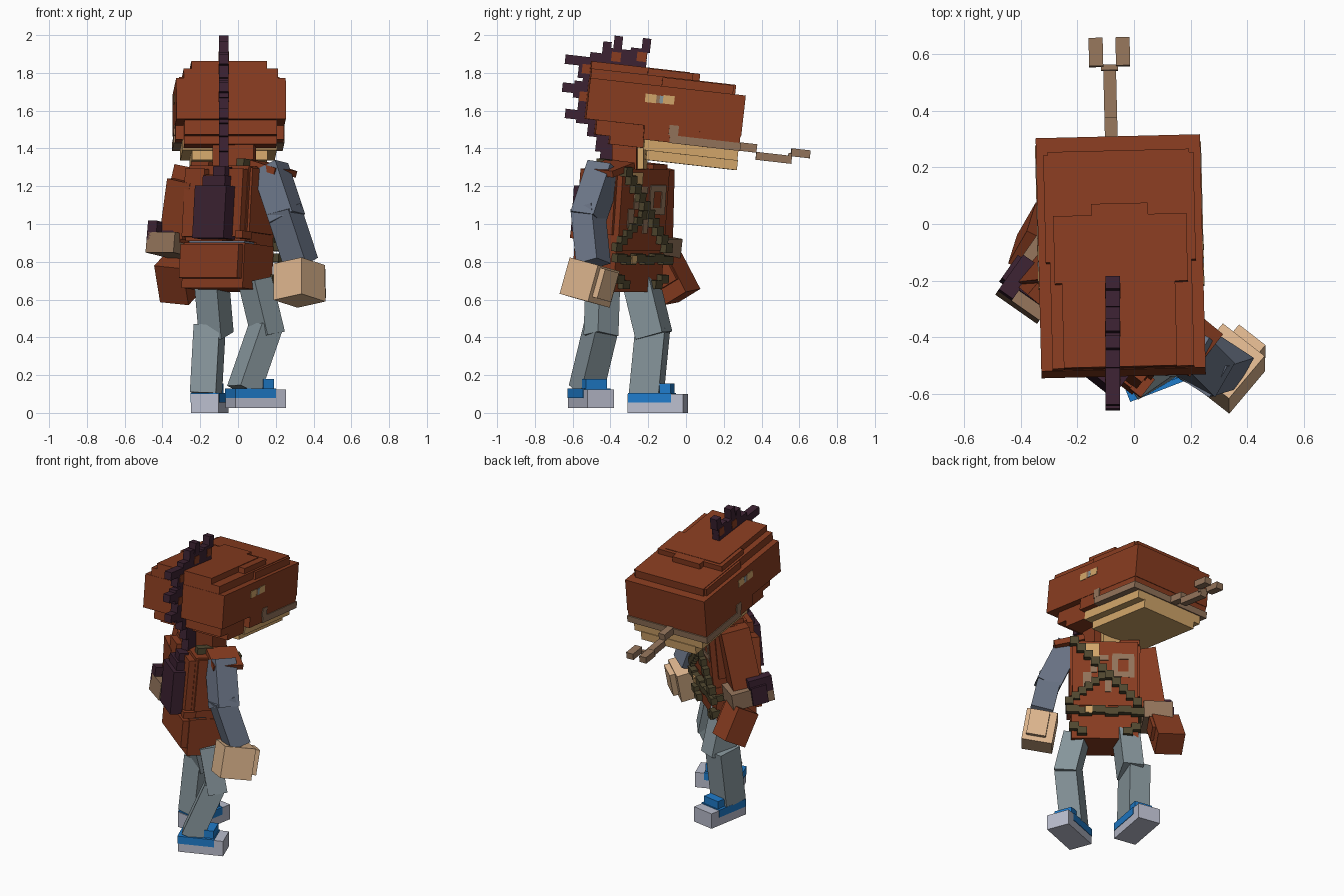
import bpy, bmesh, math
from mathutils import Matrix, Vector


def material(name, hex_code):
    m = bpy.data.materials.new(name)
    rgb = [int(hex_code[i:i + 2], 16) / 255 for i in (0, 2, 4)]
    m.diffuse_color = [((c + .055) / 1.055) ** 2.4 if c > .04 else c / 12.92 for c in rgb] + [1]
    return m


RUST = material("rust", "883C20")
PURPLE = material("dark_purple", "3C2232")
SLATE = material("slate_sleeve", "6C7688")
GREY = material("trouser_grey", "87969C")
BLUE = material("shoe_blue", "1F7CCB")
WHITE = material("sole_white", "BABDCD")
PEACH = material("hand_peach", "DEB68E")
SAND = material("jaw_sand", "D2A66A")
TAN = material("tan", "92735A")
OLIVE = material("strap_olive", "50472F")


def rot(deg, axis):
    return Matrix.Rotation(math.radians(deg), 4, axis)


def boxes(name, mat, frame, parts):
    """One object made of boxes given as (centre, size) in a local frame."""
    bm = bmesh.new()
    for c, s in parts:
        bmesh.ops.create_cube(bm, size=1, matrix=Matrix.Translation(c) @ Matrix.Diagonal((*s, 1)))
    me = bpy.data.meshes.new(name)
    bm.to_mesh(me)
    bm.free()
    me.materials.append(mat)
    ob = bpy.data.objects.new(name, me)
    ob.matrix_world = frame
    bpy.context.collection.objects.link(ob)
    return ob


def limb(name, mat, a, b, sx, sy, yaw):
    """Square section limb from a to b, turned by yaw."""
    a, b = Vector(a), Vector(b)
    z = (b - a).normalized()
    x = rot(yaw, 'Z') @ Vector((1, 0, 0))
    y = z.cross(x).normalized()
    x = y.cross(z)
    f = Matrix((x, y, z)).transposed().to_4x4()
    f.translation = (a + b) / 2
    return boxes(name, mat, f, [((0, 0, 0), (sx, sy, (b - a).length))])


# --- Head: stepped blocks, pitched slightly down
HEAD = Matrix.Translation((-.047, -.11, 1.6)) @ rot(1.4, 'Z') @ rot(-6.5, 'X')
boxes("head", RUST, HEAD, [
    ((0, -.006, .018), (.58, .828, .218)),
    ((0, .149, -.128), (.575, .51, .075)),
    ((0, -.235, -.128), (.49, .25, .08)),
    ((0, -.19, -.16), (.49, .18, .1)),
    ((0, -.033, .15), (.5, .77, .055)),
    ((0, .15, .147), (.53, .38, .053)),
    ((-.01, -.16, .195), (.4, .52, .042)),
    ((0, .06, .193), (.2, .2, .042)),
    ((0, .0, .191), (.47, .24, .042)),
])
boxes("lips", TAN, HEAD, [((0, .222, -.147), (.586, .378, .042))])
boxes("jaw", SAND, HEAD, [((0, .153, -.193), (.5, .5, .055)),
                          ((0, .165, -.243), (.4, .485, .055))])
boxes("tongue", TAN, HEAD, [
    ((-.023, .45, -.144), (.045, .11, .045)), ((-.023, .6, -.183), (.045, .19, .042)),
    ((-.07, .738, -.143), (.05, .1, .042)), ((.025, .738, -.143), (.05, .1, .042)),
    ((-.023, .685, -.163), (.06, .02, .03))])
for side, s in (("left", -1), ("right", 1)):
    x = s * .289
    boxes(side + "_eye_white", SAND, HEAD, [((x, -.09, .055), (.008, .06, .045)),
                                            ((x, .005, .058), (.008, .06, .045))])
    boxes(side + "_eye_iris", TAN, HEAD, [((x, -.052, .055), (.009, .018, .04))])
    boxes(side + "_eye_shine", GREY, HEAD, [((x, -.034, .055), (.009, .018, .04))])
    boxes(side + "_mouth_corner", TAN, HEAD, [((x, .05, -.1), (.01, .05, .055))])

# --- Mane running from the crown down the nape: (y, z, depth, height)
mane = [(-.21, 1.945, .045, .075), (-.25, 1.9, .09, .06), (-.36, 1.95, .045, .09),
        (-.34, 1.89, .14, .07), (-.42, 1.92, .045, .09), (-.46, 1.87, .1, .07),
        (-.57, 1.865, .14, .05), (-.53, 1.81, .08, .08), (-.61, 1.72, .09, .05),
        (-.55, 1.71, .09, .09), (-.59, 1.58, .1, .05), (-.53, 1.6, .09, .14),
        (-.36, 1.855, .3, .06), (-.52, 1.69, .07, .28),
        (-.47, 1.51, .1, .1), (-.43, 1.44, .09, .12), (-.41, 1.36, .09, .12)]
NAPE = rot(-6.5, 'X')
for i, (y, z, dy, dz) in enumerate(mane):
    boxes(f"mane_{i}", PURPLE, Matrix.Translation((-.075, y, z)) @ NAPE, [((0, 0, 0), (.05, dy, dz))])
for i, (y, z) in enumerate([(-.37, 1.885), (-.235, 1.885), (-.525, 1.82), (-.54, 1.675)]):
    boxes(f"mane_root_{i}", RUST, Matrix.Translation((-.075, y, z)) @ NAPE, [((0, 0, 0), (.056, .05, .05))])

# --- Neck
boxes("neck", RUST, Matrix.Translation((-.02, -.315, 1.37)) @ rot(-6, 'Z'), [((0, 0, 0), (.22, .13, .2))])
boxes("throat", SAND, Matrix.Translation((-.01, -.24, 1.37)) @ rot(-10, 'Z'), [((0, 0, 0), (.12, .05, .16))])

# --- Torso, turned away from the head
BODY = Matrix.Translation((-.045, -.335, .9)) @ rot(-38, 'Z') @ rot(-5, 'X')
boxes("jacket", RUST, BODY, [
    ((0, 0, .2), (.4, .25, .4)), ((0, -.01, .22), (.43, .2, .34)),
    ((-.13, -.135, .2), (.13, .06, .36)), ((.13, -.135, .2), (.13, .06, .36)),
    ((0, -.135, .18), (.14, .04, .34)),
    ((.2, -.14, .03), (.05, .08, .04)), ((.1, -.16, .02), (.05, .06, .04)),
    ((-.15, 0, .41), (.12, .2, .03))])
boxes("shoulder_flap", RUST, BODY @ Matrix.Translation((.22, .05, .4)) @ rot(14, 'Y'),
      [((0, 0, 0), (.19, .19, .035))])
boxes("waist", SLATE, BODY, [((0, -.01, -.005), (.37, .2, .05))])
boxes("skirt", RUST, BODY, [((0, -.005, -.13), (.41, .25, .24)), ((0, -.05, -.11), (.39, .24, .18)),
                            ((0, .05, 0), (.4, .15, .06))])
boxes("chest_pattern", TAN, BODY, [
    ((x, .126, z), (w, .008, h)) for x, z, w, h in [
        (.03, .29, .1, .035), (-.11, .3, .13, .035), (-.06, .24, .035, .13), (-.16, .23, .035, .14),
        (-.11, .18, .13, .035), (.07, .24, .04, .1), (.11, .14, .05, .1), (-.02, .1, .04, .08)]])
boxes("collar_patch", SAND, BODY, [((.08, .128, .34), (.09, .012, .09))])

# --- Bandolier, crossing strap and belt made of small blocks
strap = [((.19 - .043 * i, .14, .39 - .045 * i), (.055, .045, .05)) for i in range(10)]
strap += [((.02 + .04 * i, .135, .16 - .034 * i), (.05, .035, .045)) for i in range(6)]
strap += [((-.2 + .08 * i, .14, -.08 + (i % 2) * .012), (.082, .04, .045)) for i in range(6)]
strap += [((s * (.19 - .05 * i), .13, -.18 - .03 * i), (.06, .05, .045)) for s in (-1, 1) for i in range(2)]
strap += [((-.21, .05, -.075), (.03, .18, .04)),
          ((.12, -.05, .42), (.05, .1, .04)), ((-.22, -.09, .18), (.06, .08, .05))]
boxes("straps", OLIVE, BODY, strap)
boxes("buckle", SAND, BODY, [((.1, .161, -.075), (.045, .01, .045))])

# --- Back pouch
boxes("back_pouch", PURPLE, BODY, [((.04, -.19, .145), (.21, .1, .28)), ((.04, -.18, .31), (.15, .07, .06)),
                                   ((.06, -.17, .36), (.08, .06, .06))])

# --- Right arm and open hand
limb("right_upper_arm", SLATE, (.17, -.43, 1.3), (.26, -.52, 1.03), .15, .14, -30)
limb("right_forearm", SLATE, (.24, -.52, 1.08), (.335, -.49, .79), .14, .13, -30)
boxes("elbow_patch", BLUE, Matrix.Translation((.369, -.497, .877)) @ rot(-30, 'Z') @ rot(-18, 'Y'),
      [((0, 0, 0), (.03, .045, .045))])
HAND = Matrix.Translation((.325, -.51, .69)) @ rot(-38, 'Z') @ rot(-10, 'Y') @ rot(-12, 'X')
boxes("right_hand", PEACH, HAND, [((0, 0, 0), (.19, .2, .2)), ((.01, .11, .01), (.12, .05, .16))])

# --- Left arm with wristband and gloved fist
limb("left_sleeve", RUST, (-.22, -.18, 1.29), (-.31, -.19, .9), .16, .18, -40)
boxes("left_sleeve_fold", RUST, Matrix.Translation((-.29, -.23, 1.08)) @ rot(-40, 'Z') @ rot(10, 'Y'),
      [((0, 0, 0), (.16, .14, .3))])
BAND = Matrix.Translation((-.335, -.185, .885)) @ rot(55, 'Z') @ rot(8, 'Y')
boxes("wristband", TAN, BAND, [((0, 0, 0), (.27, .18, .11))])
boxes("wristband_stripe", PURPLE, BAND, [((-.04, .01, .01), (.1, .19, .12)),
                                         ((-.06, .06, .065), (.15, .06, .1))])
FIST = Matrix.Translation((-.32, -.07, .71)) @ rot(-30, 'Z') @ rot(28, 'X') @ rot(6, 'Y')
boxes("left_fist", RUST, FIST, [((0, 0, 0), (.17, .15, .22)), ((.08, .02, .03), (.05, .1, .12))])

# --- Legs
limb("left_thigh", GREY, (-.14, -.24, .7), (-.115, -.17, .41), .13, .16, -25)
limb("left_shin", GREY, (-.15, -.175, .46), (-.17, -.21, .1), .14, .16, -12)
limb("right_thigh", GREY, (.09, -.44, .7), (.16, -.45, .41), .14, .12, -50)
limb("right_shin", GREY, (.145, -.45, .45), (.03, -.53, .12), .14, .13, -60)

# --- Shoes
for side, pos, yaw, ln in (("left", (-.15, -.15, 0), -10, .3), ("right", (.094, -.503, .025), -69, .285)):
    f = Matrix.Translation(pos) @ rot(yaw, 'Z')
    boxes(side + "_sole", WHITE, f, [((0, 0, .05), (.15, ln, .1))])
    boxes(side + "_shoe_top", BLUE, f, [((0, -.03, .08), (.156, .23, .05)),
                                        ((0, .05, .125), (.12, .06, .06))])
